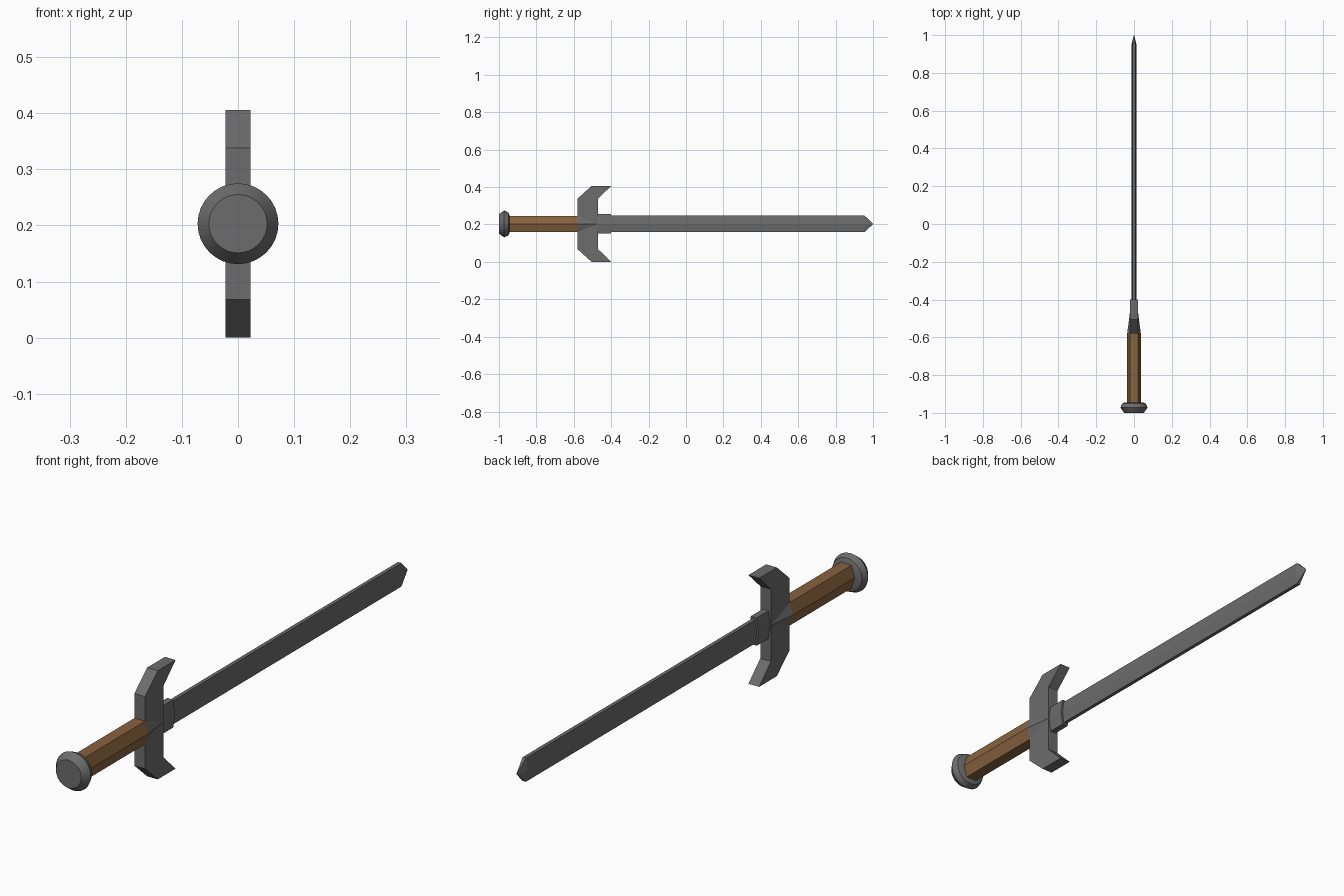
import bpy, bmesh, math

if "Cube" in bpy.data.objects:
    bpy.data.objects.remove(bpy.data.objects["Cube"])

CZ = 0.203  # height of the sword's long axis


def material(name, colour):
    m = bpy.data.materials.new(name)
    m.diffuse_color = (*colour, 1)
    m.use_nodes = True
    m.node_tree.nodes["Principled BSDF"].inputs["Base Color"].default_value = m.diffuse_color
    return m


STEEL = material("dark steel", (0.15, 0.15, 0.15))
WOOD = material("brown wood", (0.25, 0.125, 0.05))


def loft(name, rings, mat):
    """Skin closed rings of (x, y, z-offset) points, capping both ends."""
    bm = bmesh.new()
    loops = [[bm.verts.new((x, y, z + CZ)) for x, y, z in ring] for ring in rings]
    for a, b in zip(loops, loops[1:]):
        n = len(a)
        for i in range(n):
            j = (i + 1) % n
            bm.faces.new((a[i], a[j], b[j], b[i]))
    bm.faces.new(loops[0])
    bm.faces.new(loops[-1])
    bmesh.ops.remove_doubles(bm, verts=bm.verts, dist=1e-5)
    bmesh.ops.recalc_face_normals(bm, faces=bm.faces)
    me = bpy.data.meshes.new(name)
    bm.to_mesh(me)
    bm.free()
    me.materials.append(mat)
    ob = bpy.data.objects.new(name, me)
    bpy.context.collection.objects.link(ob)
    return ob


def hexagon(y, side, flat, height):
    """Hexagon with points at +-x and flat top and bottom."""
    return [(side, y, 0), (flat, y, height), (-flat, y, height),
            (-side, y, 0), (-flat, y, -height), (flat, y, -height)]


def circle(y, r, n=32):
    return [(r * math.cos(2 * math.pi * i / n), y, r * math.sin(2 * math.pi * i / n))
            for i in range(n)]


# pommel
pommel = loft("pommel", [circle(-1, 0.052), circle(-0.972, 0.072),
                         circle(-0.95, 0.062), circle(-0.945, 0.05)], STEEL)
bpy.context.view_layer.objects.active = pommel
pommel.select_set(True)
bpy.ops.object.shade_smooth_by_angle(angle=math.radians(25))

# grip
loft("grip", [hexagon(-0.95, 0.036, 0.022, 0.043),
              hexagon(-0.58, 0.036, 0.022, 0.043)], WOOD)

# tapered block where the grip runs into the guard
loft("guard_core", [hexagon(-0.58, 0.036, 0.022, 0.043),
                    hexagon(-0.47, 0.022, 0.021, 0.001)], STEEL)

# guard with forward-swept ends: upper half of the profile, mirrored below
half = [(-0.58, 0.135), (-0.505, 0.203), (-0.4, 0.203), (-0.47, 0.135)]
profile = half + [(y, -z) for y, z in reversed(half)]
loft("guard", [[(x, y, z) for y, z in profile] for x in (-0.022, 0.022)], STEEL)

# collar at the root of the blade
loft("collar", [hexagon(-0.48, 0.02, 0.012, 0.052),
                hexagon(-0.4, 0.02, 0.012, 0.052)], STEEL)

# blade with a pointed tip
loft("blade", [hexagon(-0.45, 0.012, 0.007, 0.044),
               hexagon(0.955, 0.012, 0.007, 0.044),
               hexagon(1.0, 0.001, 0.0005, 0.001)], STEEL)
